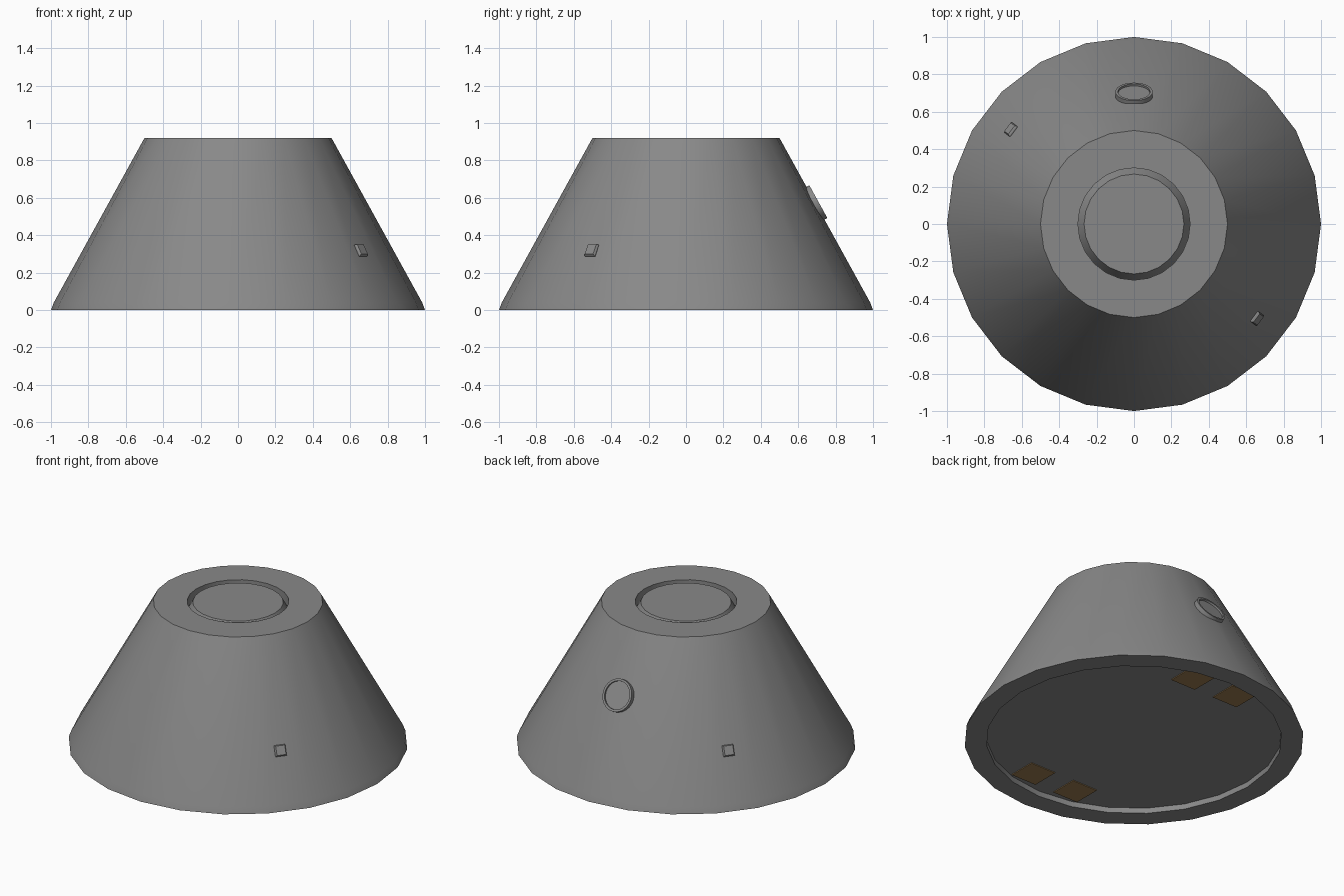
import bpy, bmesh
from math import sin, cos, pi, radians, sqrt
from mathutils import Vector, Matrix

if "Cube" in bpy.data.objects:
    bpy.data.objects.remove(bpy.data.objects["Cube"])


def material(name, rgb):
    m = bpy.data.materials.new(name)
    m.diffuse_color = (*rgb, 1)
    m.use_nodes = True
    m.node_tree.nodes["Principled BSDF"].inputs["Base Color"].default_value = m.diffuse_color
    return m


GREY = material("hull_grey", (0.25, 0.25, 0.25))
AMBER = material("dark_amber", (0.33, 0.20, 0.08))


def lathe(name, profile, sides, mat, matrix=Matrix(), turn=0.0):
    """Spin (radius, height) points about z; a zero radius closes an end with a flat cap."""
    bm = bmesh.new()
    rings = []
    for r, z in profile:
        if r > 0:
            rings.append([bm.verts.new((r * cos(turn + 2 * pi * i / sides),
                                        r * sin(turn + 2 * pi * i / sides), z))
                          for i in range(sides)])
    for a, b in zip(rings, rings[1:]):
        for i in range(sides):
            j = (i + 1) % sides
            bm.faces.new((a[i], a[j], b[j], b[i]))
    if profile[0][0] == 0:
        bm.faces.new(rings[0][::-1])
    if profile[-1][0] == 0:
        bm.faces.new(rings[-1])
    bm.transform(matrix)
    return finish(name, bm, mat)


def finish(name, bm, mat):
    me = bpy.data.meshes.new(name)
    bm.to_mesh(me)
    bm.free()
    me.materials.append(mat)
    ob = bpy.data.objects.new(name, me)
    bpy.context.collection.objects.link(ob)
    bpy.ops.object.select_all(action='DESELECT')
    ob.select_set(True)
    bpy.context.view_layer.objects.active = ob
    bpy.ops.object.shade_smooth_by_angle(angle=radians(30))
    return ob


def on_cone(azimuth, radius, z):
    """Frame lying on the sloped wall: x sideways, y up the slope, z outward."""
    a = radians(azimuth)
    out = Vector((cos(a), sin(a), 0.55)).normalized()
    side = Vector((-sin(a), cos(a), 0))
    up = out.cross(side)
    m = Matrix((side, up, out)).transposed().to_4x4()
    m.translation = (radius * cos(a), radius * sin(a), z)
    return m


# Conical hull with recessed underside and a round opening in the top
lathe("hull", [(0, 0.035), (0.87, 0.035), (0.87, 0), (1, 0), (0.985, 0.04),
               (0.5, 0.92), (0.3, 0.92), (0.3, 0.855)], 24, GREY)

# Tapered hatch plug set in the top opening
lathe("top_hatch", [(0.3, 0.855), (0.267, 0.915), (0, 0.915)], 24, GREY)

# Round window with raised rim on the back
lathe("window", [(0.1, -0.02), (0.1, 0.02), (0.086, 0.02), (0.086, 0.008), (0, 0.008)],
      24, GREY, on_cone(90, 0.69, 0.57))

# Two small vent blocks on opposite sides
for name, az in (("vent_front", -37.5), ("vent_back", 142.5)):
    lathe(name, [(0.034 * sqrt(2), -0.01), (0.034 * sqrt(2), 0.01),
                 (0.028 * sqrt(2), 0.02), (0, 0.02)],
          4, GREY, on_cone(az, 0.822, 0.315), pi / 4)

# Four amber pads under the base
for sx in (-1, 1):
    for sy in (-1, 1):
        bm = bmesh.new()
        bmesh.ops.create_cube(bm, size=1, matrix=Matrix.Translation(
            (0.16 * sx, 0.73 * sy, 0.0335)) @ Matrix.Diagonal((0.18, 0.18, 0.007, 1)))
        finish("base_pad", bm, AMBER)
